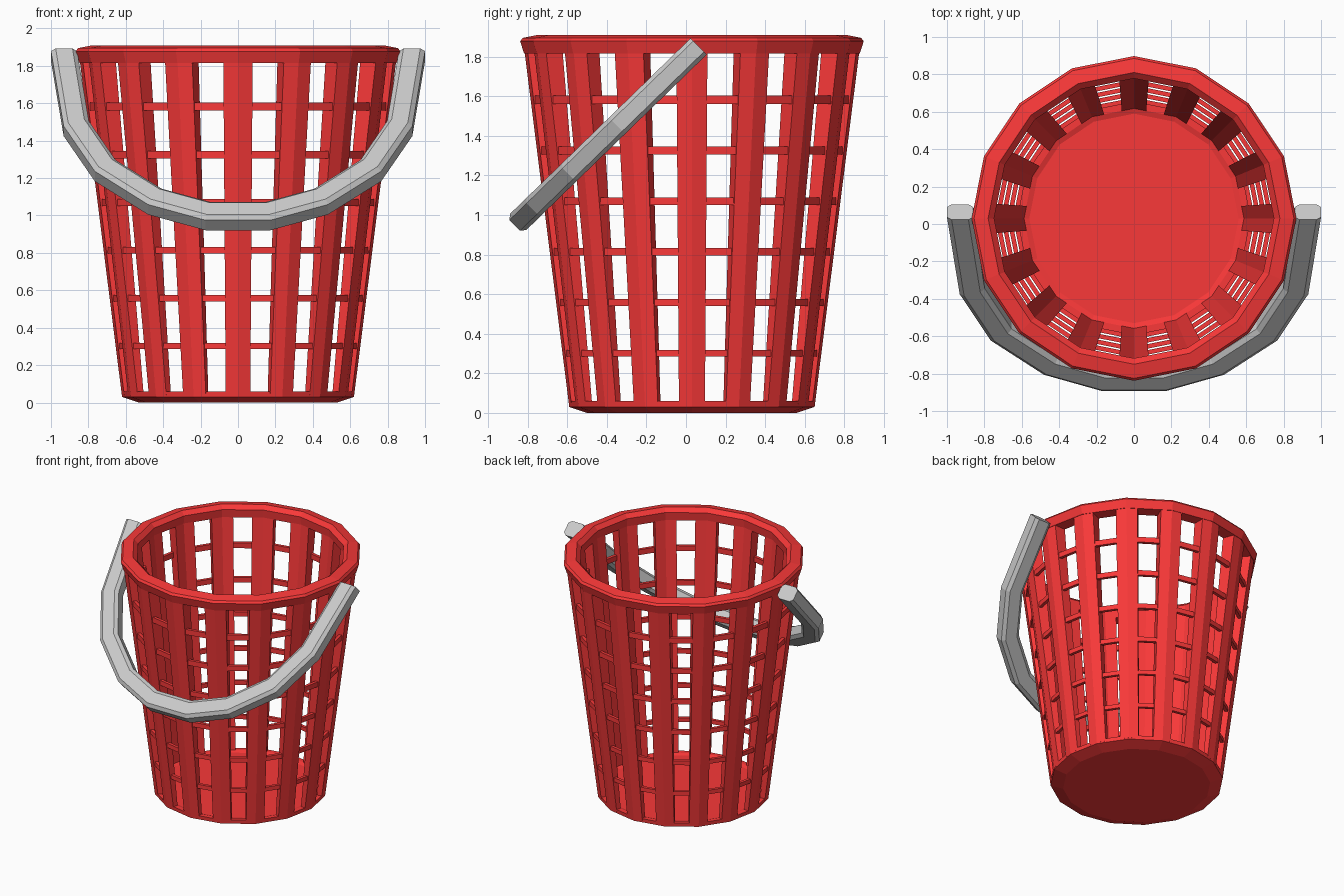
import bpy, bmesh, math
from mathutils import Vector

if "Cube" in bpy.data.objects:
    bpy.data.objects.remove(bpy.data.objects["Cube"])

N = 16          # sides of the basket
CY = 0.03       # basket centre in y
red = bpy.data.materials.new("red_plastic")
red.diffuse_color = (0.95, 0.04, 0.04, 1)
red.use_nodes = True
red.node_tree.nodes["Principled BSDF"].inputs["Base Color"].default_value = red.diffuse_color


def finish(name, bm, mat=None):
    bmesh.ops.recalc_face_normals(bm, faces=bm.faces)
    me = bpy.data.meshes.new(name)
    bm.to_mesh(me)
    bm.free()
    ob = bpy.data.objects.new(name, me)
    bpy.context.collection.objects.link(ob)
    if mat:
        me.materials.append(mat)
    return ob


def bridge(bm, a, b):
    for i in range(len(a)):
        j = (i + 1) % len(a)
        bm.faces.new((a[i], a[j], b[j], b[i]))


def corner(i, r, z):
    a = math.tau * i / N
    return Vector((r * math.cos(a), CY + r * math.sin(a), z))


def loop(bm, r, z):
    return [bm.verts.new(corner(i, r, z)) for i in range(N)]


def lathe(bm, profile, closed):
    loops = [loop(bm, r, z) for r, z in profile]
    for a, b in zip(loops, loops[1:]):
        bridge(bm, a, b)
    if closed:
        bridge(bm, loops[-1], loops[0])
    else:
        bm.faces.new(loops[0])
        bm.faces.new(loops[-1])


def outer(z):
    return 0.62 + 0.225 * (z - 0.03) / 1.79


def inner(z):
    return 0.585 + 0.17 * (z - 0.03) / 1.79


# Solid floor with a bevelled foot
bm = bmesh.new()
lathe(bm, [(0.53, 0), (0.62, 0.03), (0.623, 0.06), (0.588, 0.06), (0.56, 0.05)], False)
finish("basket_floor", bm, red)

# Thick top rim
bm = bmesh.new()
lathe(bm, [(0.848, 1.815), (0.868, 1.878), (0.855, 1.895), (0.78, 1.91),
           (0.748, 1.88), (0.755, 1.815)], True)
finish("basket_rim", bm, red)

# Upright ribs, each folded around a corner of the basket
bm = bmesh.new()
for i in range(N):
    rows = []
    for z, w in ((0.04, 0.067), (1.84, 0.08)):
        row = []
        for r, order in ((outer(z), (-1, 0, 1)), (inner(z), (1, 0, -1))):
            p = corner(i, r, z)
            for s in order:
                q = corner(i + s, r, z)
                row.append(bm.verts.new(p + (q - p).normalized() * w if s else p))
        rows.append(row)
    bridge(bm, *rows)
    for row in rows:
        bm.faces.new(row)
finish("basket_ribs", bm, red)

# Thin horizontal rings
bm = bmesh.new()
for k in range(6):
    z = 0.302 + 0.256 * k
    h = 0.016 + 0.001 * k
    lathe(bm, [(outer(z) - d, z + s * h) for d, s in
               ((0.008, -1), (0.008, 1), (0.032, 1), (0.032, -1))], True)
finish("basket_rings", bm, red)

# Carrying handle: chamfered bar swept along an arc in a plane tilted about 45 degrees
half = [(0.93, 0), (0.865, 0.547), (0.71, 0.866), (0.445, 1.10), (0.16, 1.21)]
path = [Vector((-x, s)) for x, s in half] + [Vector((x, s)) for x, s in reversed(half)]
section = [(0.07, -0.038), (0.07, 0.038), (0.045, 0.058), (-0.045, 0.058),
           (-0.07, 0.038), (-0.07, -0.038), (-0.045, -0.058), (0.045, -0.058)]
c = math.sqrt(0.5)
bm = bmesh.new()
rows = []
for i, p in enumerate(path):
    t0 = (p - path[max(i - 1, 0)]).normalized()
    t1 = (path[min(i + 1, len(path) - 1)] - p).normalized()
    t = (t0 + t1).normalized()
    if i in (0, len(path) - 1):
        t = Vector((0, 1 if i == 0 else -1))      # square-cut ends
    n = Vector((-t.y, t.x))
    row = []
    for u, v in section:
        q = p + n * u
        row.append(bm.verts.new((q.x, 0.064 - 0.727 * q.y + c * v, 1.852 - c * q.y - c * v)))
    rows.append(row)
for a, b in zip(rows, rows[1:]):
    bridge(bm, a, b)
bm.faces.new(rows[0])
bm.faces.new(rows[-1])
finish("handle", bm)
